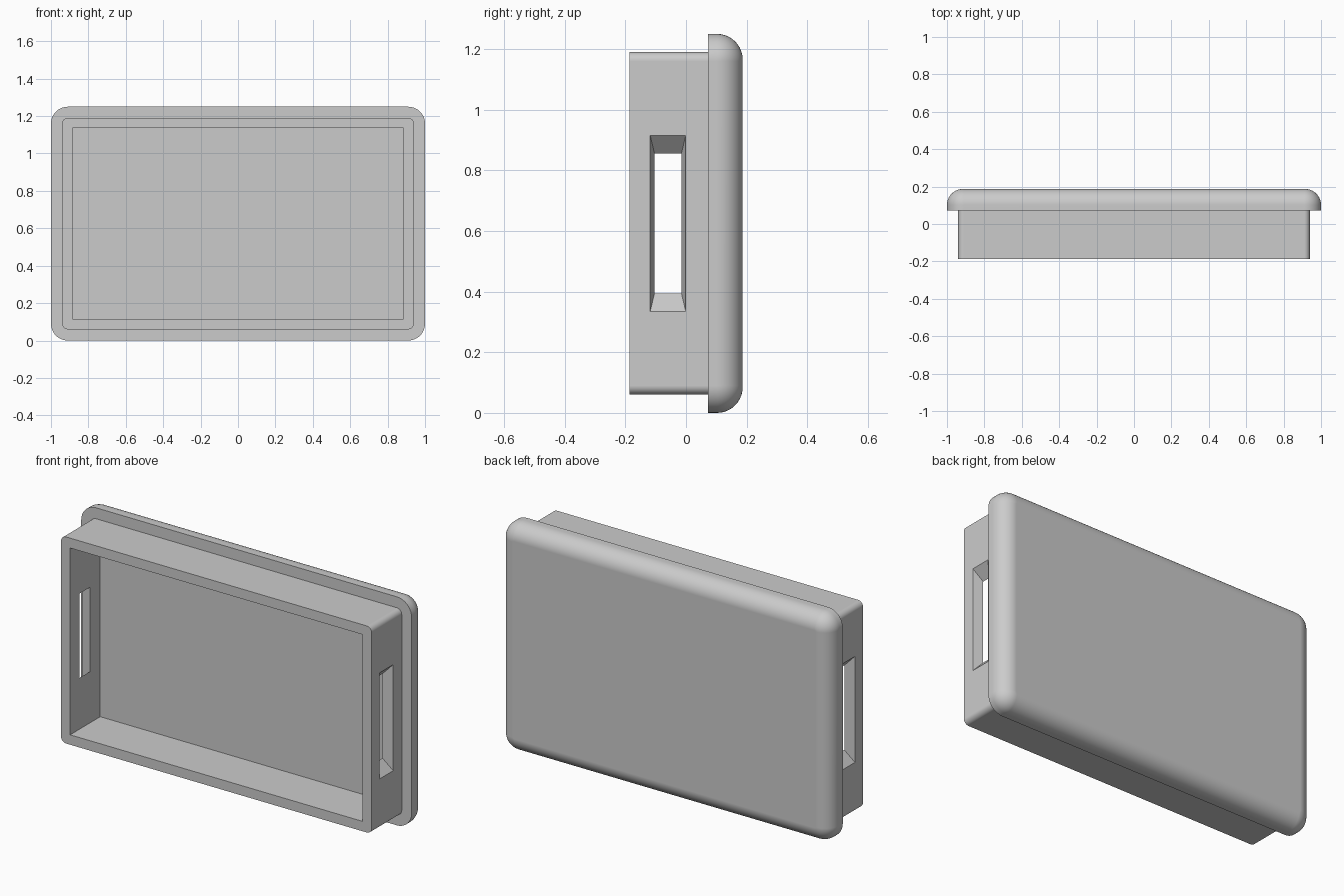
import bpy
import bmesh
import math

default = bpy.data.objects.get("Cube")
if default:
    bpy.data.objects.remove(default, do_unlink=True)

MID_Z = 0.625
BACK, RIM, FRONT = 0.187, 0.073, -0.187

grey = bpy.data.materials.new("light grey")
grey.use_nodes = True
grey.diffuse_color = (0.6, 0.6, 0.6, 1)
grey.node_tree.nodes["Principled BSDF"].inputs["Base Color"].default_value = (0.6, 0.6, 0.6, 1)


def rounded_rect(hx, hz, r, y, steps=10):
    """Loop of points around an upright rectangle with rounded corners."""
    pts = []
    for corner, (sx, sz) in enumerate(((1, 1), (-1, 1), (-1, -1), (1, -1))):
        if r == 0:
            pts.append((sx * hx, y, MID_Z + sz * hz))
            continue
        for i in range(steps + 1):
            a = math.pi / 2 * (corner + i / steps)
            pts.append((sx * (hx - r) + r * math.cos(a), y,
                        MID_Z + sz * (hz - r) + r * math.sin(a)))
    return pts


def loft(name, loops):
    """Closed solid skinned through a series of matching loops."""
    bm = bmesh.new()
    rings = [[bm.verts.new(p) for p in loop] for loop in loops]
    for a, b in zip(rings, rings[1:]):
        for i in range(len(a)):
            j = (i + 1) % len(a)
            bm.faces.new((a[i], a[j], b[j], b[i]))
    bm.faces.new(rings[0])
    bm.faces.new(rings[-1])
    bmesh.ops.recalc_face_normals(bm, faces=bm.faces)
    mesh = bpy.data.meshes.new(name)
    bm.to_mesh(mesh)
    bm.free()
    mesh.materials.append(grey)
    obj = bpy.data.objects.new(name, mesh)
    bpy.context.collection.objects.link(obj)
    return obj


def combine(target, tool, operation):
    """Apply a boolean, then discard the tool."""
    mod = target.modifiers.new(operation.lower(), "BOOLEAN")
    mod.operation, mod.solver, mod.object = operation, "EXACT", tool
    bpy.context.view_layer.objects.active = target
    bpy.ops.object.modifier_apply(modifier=mod.name)
    bpy.data.objects.remove(tool, do_unlink=True)


# Back panel with a wide rounded rear edge
fillet = 0.085
loops = [rounded_rect(1, 0.625, 0.09, RIM)]
for i in range(11):
    a = math.pi / 2 * i / 10
    inset = fillet * (1 - math.cos(a))
    loops.append(rounded_rect(1 - inset, 0.625 - inset, 0.09 - inset,
                              BACK - fillet * (1 - math.sin(a))))
case = loft("case", loops)

# Box-shaped frame in front of the panel
frame = loft("frame", [rounded_rect(0.94, 0.565, 0.03, y) for y in (FRONT, 0.11)])
combine(case, frame, "UNION")

# Open recess
recess = loft("recess_cutter", [rounded_rect(0.885, 0.511, 0, y) for y in (FRONT - 0.1, RIM)])
combine(case, recess, "DIFFERENCE")

# Tapered handle slots through both side walls
for side, label in ((1, "left"), (-1, "right")):
    loops = []
    for t in (-0.5, 1.5):
        x = side * (0.885 + 0.055 * t)
        hy, hz = 0.0445 + 0.014 * t, 0.231 + 0.059 * t
        loops.append([(x, -0.0595 + sy * hy, MID_Z + sz * hz)
                      for sy, sz in ((1, 1), (-1, 1), (-1, -1), (1, -1))])
    combine(case, loft(label + "_slot_cutter", loops), "DIFFERENCE")

# Smooth fillets, crisp corners
bpy.ops.object.select_all(action="DESELECT")
case.select_set(True)
bpy.context.view_layer.objects.active = case
bpy.ops.object.shade_smooth_by_angle(angle=math.radians(30))
weighted = case.modifiers.new("weighted normals", "WEIGHTED_NORMAL")
weighted.keep_sharp = True
